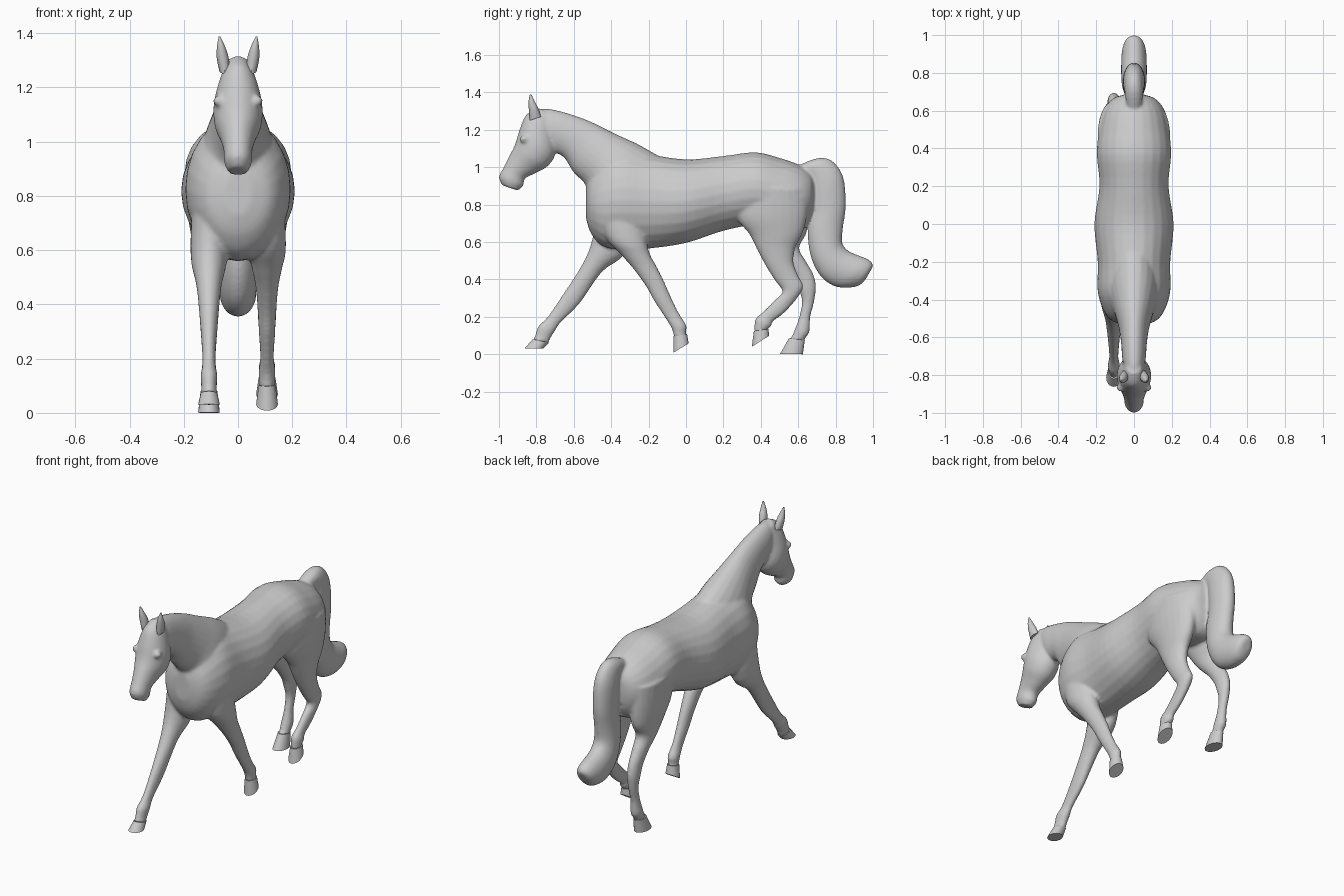
import bpy, bmesh, math
from mathutils import Vector, Matrix


def spline(rows, steps):
    """Catmull-Rom interpolation of section rows."""
    out = []
    n = len(rows)
    for i in range(n - 1):
        a, b, c, d = (rows[max(i - 1, 0)], rows[i], rows[i + 1], rows[min(i + 2, n - 1)])
        for k in range(steps):
            t = k / steps
            out.append([0.5 * (2 * q + (r - p) * t + (2 * p - 5 * q + 4 * r - s) * t * t
                               + (3 * q - p - 3 * r + s) * t ** 3) for p, q, r, s in zip(a, b, c, d)])
    out.append(list(rows[-1]))
    return out


def loft(bm, rows, x=0.0, steps=4, sides=24):
    """Each row: y,z of one edge, y,z of the opposite edge, half width."""
    rings = []
    for y1, z1, y2, z2, w in spline(rows, steps):
        mid = Vector((x, (y1 + y2) / 2, (z1 + z2) / 2))
        half = Vector((0, (y1 - y2) / 2, (z1 - z2) / 2))
        ring = []
        for i in range(sides):
            a = 2 * math.pi * i / sides
            ring.append(bm.verts.new(mid + half * math.cos(a) + Vector((w * math.sin(a), 0, 0))))
        rings.append(ring)
    faces = []
    for r, s in zip(rings, rings[1:]):
        for i in range(sides):
            j = (i + 1) % sides
            faces.append(bm.faces.new((r[i], r[j], s[j], s[i])))
    faces.append(bm.faces.new(rings[0][::-1]))
    faces.append(bm.faces.new(rings[-1]))
    bmesh.ops.recalc_face_normals(bm, faces=faces)


def finish(name, bm, angle=40):
    me = bpy.data.meshes.new(name)
    bm.to_mesh(me)
    bm.free()
    ob = bpy.data.objects.new(name, me)
    bpy.context.collection.objects.link(ob)
    bpy.ops.object.select_all(action='DESELECT')
    ob.select_set(True)
    bpy.context.view_layer.objects.active = ob
    bpy.ops.object.shade_smooth_by_angle(angle=math.radians(angle))
    return ob


body = bmesh.new()

# Torso, rump to chest
torso = [(.685, .92, .685, .80, .05), (.665, .97, .665, .72, .11), (.60, 1.015, .61, .66, .16),
         (.50, 1.05, .50, .66, .185), (.37, 1.08, .37, .69, .197), (.20, 1.06, .20, .66, .183),
         (0, 1.042, 0, .595, .21), (-.20, 1.07, -.20, .565, .192), (-.35, 1.09, -.35, .56, .193),
         (-.45, 1.04, -.45, .58, .165), (-.51, .96, -.51, .65, .12), (-.535, .89, -.535, .73, .05)]
loft(body, torso)

# Neck
neck = [(-.12, 1.045, -.40, .64, .14), (-.25, 1.12, -.525, .78, .135), (-.38, 1.18, -.535, .90, .105),
        (-.50, 1.24, -.60, .97, .08), (-.62, 1.285, -.65, 1.05, .068), (-.73, 1.312, -.70, 1.08, .062),
        (-.79, 1.31, -.73, 1.12, .05)]
loft(body, neck)

# Head, poll to muzzle
head = [(-.79, 1.317, -.72, 1.27, .04), (-.855, 1.28, -.70, 1.16, .068), (-.89, 1.20, -.70, 1.065, .09),
        (-.915, 1.12, -.74, 1.005, .086), (-.945, 1.06, -.80, .97, .066), (-.975, 1.0, -.86, .94, .053),
        (-1.0, .95, -.87, .90, .051), (-.985, .905, -.90, .875, .036)]
loft(body, head)

# Brow and eye bumps
for sx in (-1, 1):
    m = Matrix.Translation((sx * .07, -.865, 1.15)) @ Matrix.Diagonal((.022, .025, .022, 1))
    bmesh.ops.create_icosphere(body, subdivisions=2, radius=1, matrix=m)

# Tail
tail = [(.58, 1.0, .58, .93, .035), (.70, 1.048, .64, .95, .045), (.78, 1.035, .66, .91, .052),
        (.84, .95, .665, .86, .058), (.855, .80, .67, .76, .058), (.84, .68, .65, .66, .06),
        (.835, .60, .665, .53, .065), (.865, .555, .71, .43, .068), (.92, .53, .77, .375, .068),
        (.97, .51, .84, .355, .065), (.995, .49, .92, .365, .05), (1.0, .47, .96, .40, .025)]
loft(body, tail)

# Legs: left front reaching, right front pushing back, left hind planted, right hind lifted
left_front = [(-.48, .82, -.25, .82, .06), (-.50, .62, -.32, .55, .068), (-.555, .48, -.45, .44, .045),
              (-.665, .31, -.57, .27, .03), (-.74, .20, -.67, .17, .024), (-.79, .15, -.70, .125, .031),
              (-.805, .105, -.725, .085, .028), (-.82, .075, -.735, .06, .03)]
right_front = [(-.48, .82, -.25, .82, .06), (-.43, .63, -.21, .60, .07), (-.345, .53, -.19, .53, .055),
               (-.28, .455, -.16, .475, .042), (-.215, .365, -.115, .385, .034), (-.17, .285, -.08, .305, .03),
               (-.115, .20, -.035, .215, .025), (-.08, .145, .002, .155, .031), (-.068, .11, 0, .12, .028),
               (-.065, .09, .005, .10, .03)]
left_hind = [(.30, .90, .65, .88, .085), (.32, .74, .655, .76, .08), (.38, .64, .645, .65, .065),
             (.45, .55, .605, .57, .05), (.53, .47, .64, .50, .04), (.58, .40, .68, .43, .034),
             (.605, .34, .695, .36, .033), (.62, .28, .685, .28, .026), (.605, .20, .665, .20, .024),
             (.58, .13, .66, .12, .031), (.565, .095, .637, .085, .028), (.55, .08, .635, .07, .03)]
right_hind = [(.28, .90, .64, .88, .085), (.27, .74, .65, .76, .08), (.34, .64, .625, .65, .065),
              (.38, .56, .585, .57, .052), (.425, .475, .575, .49, .043), (.475, .395, .60, .42, .036),
              (.515, .335, .625, .35, .033), (.47, .285, .54, .235, .026), (.41, .225, .465, .175, .024),
              (.372, .19, .458, .15, .031), (.365, .14, .44, .14, .028), (.363, .12, .44, .13, .03)]
legs = [(left_front, -.107), (right_front, .107), (left_hind, -.107), (right_hind, .107)]
for rows, x in legs:
    loft(body, rows, x)

# Fuse all flesh into one skin
horse = finish("horse_body", body, 60)
rm = horse.modifiers.new("fuse", 'REMESH')
rm.mode = 'VOXEL'
rm.voxel_size = .009
rm.use_smooth_shade = True
sm = horse.modifiers.new("blend", 'SMOOTH')
sm.factor = .5
sm.iterations = 4

# Hooves: coronet edge to sole edge
hooves = {
    "hoof_left_front": (-.107, (-.82, .08, -.733, .062), (-.862, .032, -.765, .03)),
    "hoof_right_front": (.107, (-.068, .098, .006, .108), (-.068, .008, .014, .058)),
    "hoof_left_hind": (-.107, (.55, .085, .635, .075), (.503, .002, .625, 0)),
    "hoof_right_hind": (.107, (.363, .125, .442, .135), (.352, .04, .443, .098)),
}
for name, (x, top, sole) in hooves.items():
    bm = bmesh.new()
    loft(bm, [top + (.031,), sole + (.04,)], x, steps=1)
    finish(name, bm)

# Ears
for side, sx in (("left", -1), ("right", 1)):
    bm = bmesh.new()
    ear = [(-.835, 1.25, -.775, 1.27, .02), (-.84, 1.305, -.79, 1.315, .022),
           (-.842, 1.35, -.808, 1.35, .015), (-.835, 1.388, -.826, 1.388, .003)]
    loft(bm, ear, sx * .052, sides=12)
    for v in bm.verts:
        v.co.x += sx * (v.co.z - 1.28) * .15
    finish("ear_" + side, bm)
